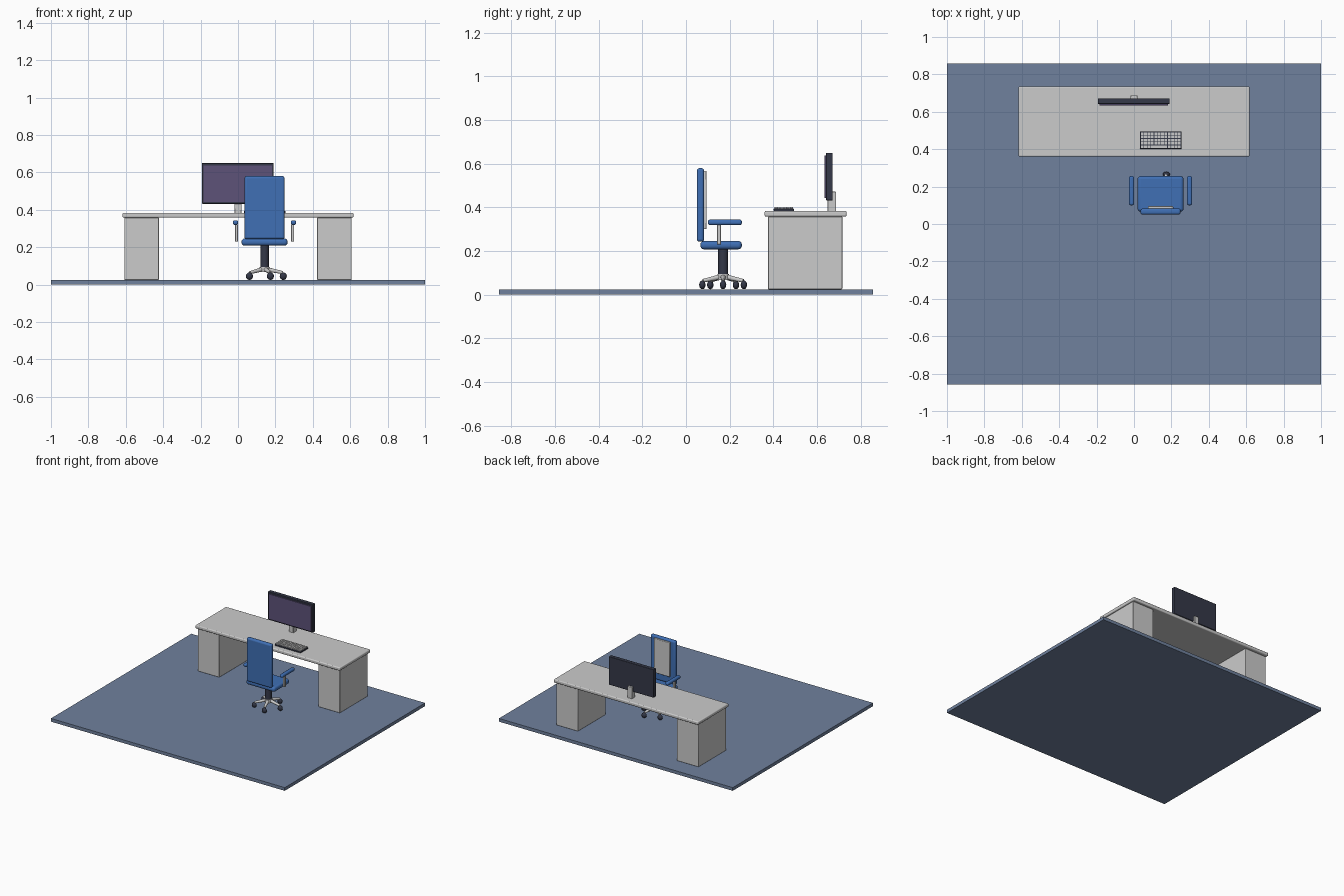
import bpy, math
from mathutils import Vector

if "Cube" in bpy.data.objects:
    bpy.data.objects.remove(bpy.data.objects["Cube"])

def material(name, rgb):
    m = bpy.data.materials.new(name)
    m.diffuse_color = (*rgb, 1)
    m.use_nodes = True
    m.node_tree.nodes["Principled BSDF"].inputs["Base Color"].default_value = m.diffuse_color
    return m

FLOOR = material("floor_blue", (0.16, 0.22, 0.34))
BLUE = material("chair_blue", (0.05, 0.16, 0.46))
DARK = material("dark_plastic", (0.035, 0.04, 0.065))
SCREEN = material("screen_purple", (0.11, 0.085, 0.19))

def finish(name, mat=None, bevel=0, segments=3):
    o = bpy.context.object
    o.name = name
    if mat:
        o.data.materials.append(mat)
    if bevel:
        b = o.modifiers.new("bevel", "BEVEL")
        b.width, b.segments = bevel, segments
        bpy.ops.object.shade_smooth_by_angle(angle=math.radians(35))
    return o

def box(name, x, y, z, mat=None, bevel=0, segments=3):
    """Box spanning the given (low, high) ranges."""
    bpy.ops.mesh.primitive_cube_add(size=1, location=[sum(r) / 2 for r in (x, y, z)])
    bpy.context.object.scale = [r[1] - r[0] for r in (x, y, z)]
    bpy.ops.object.transform_apply(location=False, rotation=False, scale=True)
    return finish(name, mat, bevel, segments)

def rod(name, a, b, r1, r2, mat=None, verts=24):
    """Tapered rod from point a to point b."""
    a, b = Vector(a), Vector(b)
    d = b - a
    bpy.ops.mesh.primitive_cone_add(vertices=verts, radius1=r1, radius2=r2, depth=d.length,
                                    location=(a + b) / 2,
                                    rotation=d.to_track_quat('Z', 'Y').to_euler())
    o = finish(name, mat)
    bpy.ops.object.shade_smooth_by_angle(angle=math.radians(40))
    return o

# Floor
box("floor", (-1, 1), (-0.857, 0.857), (0, 0.025), FLOOR)

# Desk
box("desk_top", (-0.618, 0.618), (0.36, 0.736), (0.358, 0.384), None, 0.007)
for side, s in (("left", -1), ("right", 1)):
    box(side + "_pedestal", sorted((s * 0.423, s * 0.608)), (0.376, 0.716), (0.025, 0.358), None, 0.003, 2)

# Monitor
box("monitor_body", (-0.193, 0.191), (0.642, 0.672), (0.432, 0.65), DARK, 0.003, 2)
box("monitor_screen", (-0.184, 0.182), (0.634, 0.643), (0.442, 0.637), SCREEN)
box("monitor_stand", (-0.019, 0.019), (0.648, 0.688), (0.38, 0.472), None, 0.003, 2)

# Keyboard
kx, ky = (0.032, 0.254), (0.402, 0.495)
box("keyboard_base", kx, ky, (0.383, 0.394), DARK, 0.002, 2)
cols, rows = 12, 5
dx, dy = (kx[1] - kx[0] - 0.006) / cols, (ky[1] - ky[0] - 0.006) / rows

def key(c0, c1, r):
    x0, y0 = kx[0] + 0.003, ky[0] + 0.003
    box("key", (x0 + c0 * dx + 0.0015, x0 + c1 * dx - 0.0015),
        (y0 + r * dy + 0.0015, y0 + (r + 1) * dy - 0.0015), (0.393, 0.402))

for r in range(rows):
    for c in range(cols):
        if not (r == 0 and 3 <= c < 8):
            key(c, c + 1, r)
key(3, 8, 0)

# Chair seat and back
cx, cy = 0.142, 0.17
box("seat", (cx - 0.123, cx + 0.123), (0.066, 0.256), (0.208, 0.246), BLUE, 0.0165, 5)
box("backrest", (cx - 0.107, cx + 0.107), (0.05, 0.083), (0.243, 0.58), BLUE, 0.012, 4)
box("back_panel", (cx - 0.068, cx + 0.068), (0.08, 0.095), (0.30, 0.567), None, 0.004, 2)

# Armrests and their posts
for side, s in (("left", -1), ("right", 1)):
    mid = cx + s * 0.155
    box(side + "_armrest", (mid - 0.014, mid + 0.014), (0.10, 0.256), (0.319, 0.344), BLUE, 0.010, 4)
    mid = cx + s * 0.15
    box(side + "_arm_post", (mid - 0.008, mid + 0.008), (0.142, 0.16), (0.23, 0.322), None, 0.003, 2)

# Chair column and hub
rod("chair_column", (cx, cy, 0.08), (cx, cy, 0.215), 0.023, 0.023, DARK, 32)
rod("chair_hub", (cx, cy, 0.068), (cx, cy, 0.094), 0.028, 0.026, None, 32)

# Five star legs with casters
for i in range(5):
    a = math.radians(72 * i + 72)
    ux, uy = math.cos(a), math.sin(a)
    end = (cx + 0.097 * ux, cy + 0.097 * uy, 0.064)
    rod("chair_leg", (cx + 0.012 * ux, cy + 0.012 * uy, 0.082), end, 0.012, 0.008, None, 16)
    bpy.ops.mesh.primitive_uv_sphere_add(segments=20, ring_count=12, radius=1,
                                         location=(cx + 0.1 * ux, cy + 0.1 * uy, 0.045))
    bpy.context.object.scale = (0.019, 0.0145, 0.02)
    finish("caster", DARK)
    bpy.ops.object.shade_smooth()
